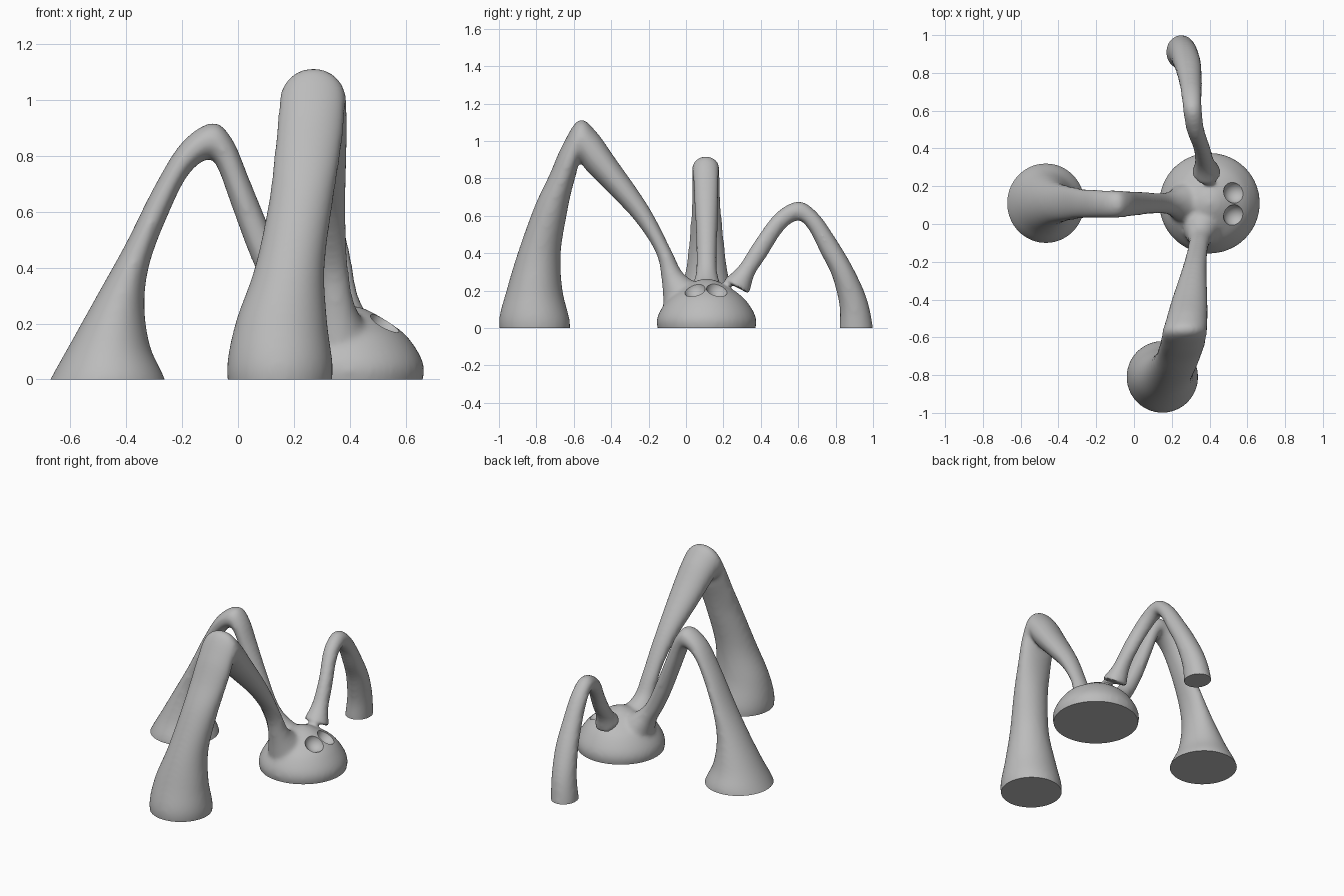
import bpy
import bmesh
from math import cos, sin, tau
from mathutils import Vector

default_cube = bpy.data.objects.get("Cube")
if default_cube:
    bpy.data.objects.remove(default_cube, do_unlink=True)

SIDES = 40
STEPS = 5


def catmull(p, q, r, s, t):
    """Smooth interpolation between stations q and r."""
    return [b + 0.5 * t * ((c - a) + t * ((2 * a - 5 * b + 4 * c - d) + t * (3 * (b - c) + d - a)))
            for a, b, c, d in zip(p, q, r, s)]


def smooth_stations(stations):
    result = []
    last = len(stations) - 1
    for i in range(last):
        before, after = stations[max(i - 1, 0)], stations[min(i + 2, last)]
        for k in range(STEPS):
            result.append(catmull(before, stations[i], stations[i + 1], after, k / STEPS))
    result.append(stations[last])
    return result


def loft(bm, rings):
    """Skin a list of point rings into a closed tube."""
    loops = [[bm.verts.new(p) for p in ring] for ring in rings]
    faces = [bm.faces.new(loops[0]), bm.faces.new(loops[-1])]
    for low, high in zip(loops, loops[1:]):
        for j in range(SIDES):
            k = (j + 1) % SIDES
            faces.append(bm.faces.new((low[j], low[k], high[k], high[j])))
    bmesh.ops.recalc_face_normals(bm, faces=faces)


def add_leg(bm, stations, along_x):
    """Station: outer edge (u, z), inner edge (u, z), sideways centre, half width."""
    rings = []
    for ou, oz, iu, iz, side, width in smooth_stations(stations):
        ring = []
        for j in range(SIDES):
            c, s = cos(tau * j / SIDES), sin(tau * j / SIDES)
            u = (ou + iu) / 2 + c * (ou - iu) / 2
            z = (oz + iz) / 2 + c * (oz - iz) / 2
            v = side + s * width
            ring.append(Vector((u, v, z) if along_x else (v, u, z)))
        rings.append(ring)
    loft(bm, rings)


def add_dome(bm, centre, profile):
    rings = [[Vector((centre[0] + r * cos(tau * j / SIDES), centre[1] + r * sin(tau * j / SIDES), z))
              for j in range(SIDES)] for r, z in smooth_stations(profile)]
    loft(bm, rings)


def object_from(bm, name):
    mesh = bpy.data.meshes.new(name)
    bm.to_mesh(mesh)
    bm.free()
    obj = bpy.data.objects.new(name, mesh)
    bpy.context.collection.objects.link(obj)
    return obj


# Legs run from the foot, over the knee, into the body
front_leg = [
    (-.98, -.08, -.63, -.08, .15, .17), (-1, .04, -.62, .03, .15, .19),
    (-.96, .2, -.66, .2, .155, .165), (-.9, .4, -.67, .4, .185, .125),
    (-.81, .65, -.635, .62, .225, .115), (-.73, .82, -.61, .74, .245, .118),
    (-.66, .98, -.585, .83, .26, .12), (-.57, 1.115, -.57, .89, .268, .118),
    (-.48, 1.05, -.53, .84, .28, .11), (-.38, .91, -.42, .73, .295, .095),
    (-.2, .65, -.27, .57, .32, .065), (-.08, .42, -.16, .4, .34, .055),
    (-.02, .3, -.13, .25, .35, .065), (.06, .24, -.12, .12, .36, .1)]
side_leg = [
    (-.71, -.08, -.24, -.08, .11, .21), (-.667, .01, -.265, .01, .11, .21),
    (-.6, .13, -.315, .12, .11, .16), (-.5, .31, -.335, .27, .11, .115),
    (-.4, .49, -.315, .42, .11, .095), (-.3, .69, -.25, .59, .108, .08),
    (-.2, .85, -.18, .73, .106, .075), (-.09, .92, -.105, .79, .106, .073),
    (-.02, .86, -.07, .75, .106, .07), (.04, .72, -.03, .64, .108, .065),
    (.11, .55, .04, .45, .11, .058), (.19, .37, .1, .32, .11, .055),
    (.25, .29, .15, .23, .11, .065), (.32, .24, .18, .13, .11, .1)]
back_leg = [
    (1, -.08, .82, -.08, .25, .075), (1, 0, .82, 0, .25, .08),
    (.97, .15, .82, .12, .265, .076), (.9, .31, .78, .28, .285, .072),
    (.8, .48, .72, .4, .298, .062), (.7, .62, .66, .52, .305, .055),
    (.6, .678, .6, .575, .31, .05), (.48, .615, .52, .52, .325, .048),
    (.37, .47, .43, .38, .36, .045), (.28, .33, .365, .28, .375, .053),
    (.2, .26, .34, .18, .385, .08)]

bm = bmesh.new()
add_leg(bm, front_leg, False)
add_leg(bm, side_leg, True)
add_leg(bm, back_leg, False)

# Low rounded body
add_dome(bm, (.4, .11), [(.24, -.08), (.262, 0), (.267, .04), (.25, .09), (.205, .155),
                         (.155, .195), (.1, .23), (.05, .255), (.01, .265)])
source = object_from(bm, "creature_base")

# Two eye sockets scooped out of the body
bm = bmesh.new()
for side in (-1, 1):
    ball = bmesh.ops.create_uvsphere(bm, u_segments=32, v_segments=20, radius=1)["verts"]
    bmesh.ops.scale(bm, vec=(.062, .06, .062), verts=ball)
    bmesh.ops.translate(bm, vec=(.535, .106 + side * .063, .217), verts=ball)
cutter = object_from(bm, "eye_socket_cutter")
cutter.hide_render = True
cutter.hide_set(True)

# Fuse the parts into one soft skin, then cut the sockets
remesh = source.modifiers.new("fuse", "REMESH")
remesh.mode = "VOXEL"
remesh.voxel_size = .012
soften = source.modifiers.new("soften", "SMOOTH")
soften.factor = .5
soften.iterations = 14
cut = source.modifiers.new("sockets", "BOOLEAN")
cut.operation = "DIFFERENCE"
cut.solver = "EXACT"
cut.object = cutter
depsgraph = bpy.context.evaluated_depsgraph_get()
skin = bpy.data.meshes.new_from_object(source.evaluated_get(depsgraph))
bpy.data.objects.remove(source, do_unlink=True)
bpy.data.objects.remove(cutter, do_unlink=True)

# Slice the feet and body flat at the ground
bm = bmesh.new()
bm.from_mesh(skin)
bmesh.ops.bisect_plane(bm, geom=bm.verts[:] + bm.edges[:] + bm.faces[:], dist=1e-5,
                       plane_co=(0, 0, 0), plane_no=(0, 0, 1), clear_inner=True)
bmesh.ops.edgeloop_fill(bm, edges=[e for e in bm.edges if e.is_boundary])
bmesh.ops.recalc_face_normals(bm, faces=bm.faces[:])
creature = object_from(bm, "three_legged_body")

grey = bpy.data.materials.new("plain_grey")
grey.use_nodes = True
grey.diffuse_color = (.5, .5, .5, 1)
grey.node_tree.nodes["Principled BSDF"].inputs["Base Color"].default_value = (.5, .5, .5, 1)
creature.data.materials.clear()
creature.data.materials.append(grey)

bpy.ops.object.select_all(action="DESELECT")
creature.select_set(True)
bpy.context.view_layer.objects.active = creature
bpy.ops.object.shade_smooth_by_angle(angle=.7)
